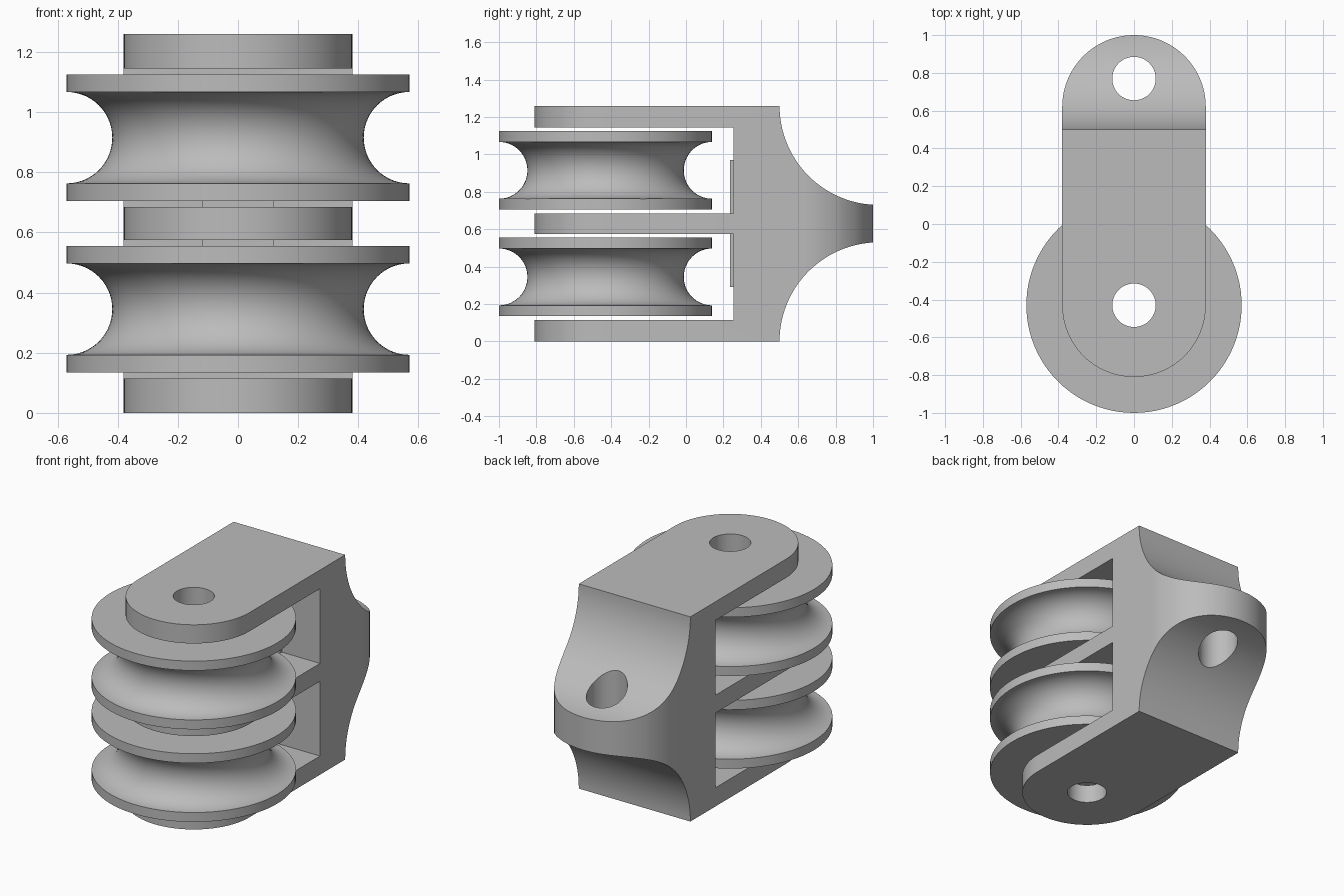
import bpy, bmesh
from math import cos, sin, pi

cube = bpy.data.objects.get("Cube")
if cube:
    bpy.data.objects.remove(cube)

grey = bpy.data.materials.new("plain grey")
grey.use_nodes = True
colour = (0.5, 0.5, 0.5, 1)
grey.diffuse_color = colour
grey.node_tree.nodes["Principled BSDF"].inputs["Base Color"].default_value = colour

HEIGHT = 1.26
HALF_W = 0.38
PIN_Y, EYE_Y, HOLE_R = -0.43, 0.77, 0.115
LUG_Y = 1 - HALF_W


def arc(cx, cy, r, a0, a1, n):
    return [(cx + r * cos(a0 + (a1 - a0) * i / n), cy + r * sin(a0 + (a1 - a0) * i / n))
            for i in range(n + 1)]


def prism(name, points, offset):
    """Extrude a closed 3D outline along an offset vector."""
    bm = bmesh.new()
    face = bm.faces.new([bm.verts.new(p) for p in points])
    grown = bmesh.ops.extrude_face_region(bm, geom=[face])["geom"]
    bmesh.ops.translate(bm, vec=offset, verts=[g for g in grown if isinstance(g, bmesh.types.BMVert)])
    bmesh.ops.recalc_face_normals(bm, faces=bm.faces)
    return finish(name, bm)


def finish(name, bm):
    mesh = bpy.data.meshes.new(name)
    bm.to_mesh(mesh)
    bm.free()
    mesh.materials.append(grey)
    obj = bpy.data.objects.new(name, mesh)
    bpy.context.collection.objects.link(obj)
    return obj


def smooth(obj):
    bpy.ops.object.select_all(action="DESELECT")
    obj.select_set(True)
    bpy.context.view_layer.objects.active = obj
    bpy.ops.object.shade_smooth_by_angle(angle=0.5)


def upright(name, outline):
    return prism(name, [(x, y, -0.1) for x, y in outline], (0, 0, HEIGHT + 0.2))


# Bracket side profile: three prongs in front, concave flanks leading to the rear lug
front, slot = PIN_Y - HALF_W - 0.1, 0.255
lower = arc(1.03, 0, 0.53, pi, pi / 2 + 0.05, 32)
upper = [(y, HEIGHT - z) for y, z in reversed(lower)]
profile = [(front, 0)] + lower + upper + [(front, HEIGHT)]
for top, bottom in ((1.145, 0.685), (0.575, 0.115)):
    profile += [(front, top), (slot, top), (slot, bottom), (front, bottom)]
bracket = prism("bracket", [(-0.5, y, z) for y, z in profile], (1, 0, 0))

# Round both ends in plan, then bore the pin hole and the eye
plan = upright("plan_cutter", arc(0, LUG_Y, HALF_W, 0, pi, 48) + arc(0, PIN_Y, HALF_W, pi, 2 * pi, 48))
pin = upright("pin_hole_cutter", arc(0, PIN_Y, HOLE_R, 0, 2 * pi, 48)[:-1])
eye = upright("eye_hole_cutter", arc(0, EYE_Y, HOLE_R, 0, 2 * pi, 48)[:-1])
for cutter, operation in ((plan, "INTERSECT"), (pin, "DIFFERENCE"), (eye, "DIFFERENCE")):
    mod = bracket.modifiers.new(cutter.name, "BOOLEAN")
    mod.object, mod.operation, mod.solver = cutter, operation, "EXACT"
    bpy.context.view_layer.objects.active = bracket
    bpy.ops.object.modifier_apply(modifier=mod.name)
    bpy.data.objects.remove(cutter)
smooth(bracket)

# Thin pad on the rear wall of each slot
for name, z, height in (("lower_pad", 0.29, 0.285), ("upper_pad", 0.685, 0.285)):
    prism(name, [(-0.12, 0.236, z), (0.12, 0.236, z), (0.12, slot, z), (-0.12, slot, z)], (0, 0, height))


# Grooved wheels with a bored centre
def pulley(name, z):
    groove = arc(0.57, 0.21, 0.152, -pi / 2, -3 * pi / 2, 28)
    section = [(HOLE_R, 0), (0.57, 0)] + groove + [(0.57, 0.42), (HOLE_R, 0.42)]
    bm = bmesh.new()
    verts = [bm.verts.new((r, PIN_Y, z + h)) for r, h in section]
    edges = [bm.edges.new((verts[i - 1], verts[i])) for i in range(len(verts))]
    bmesh.ops.spin(bm, geom=verts + edges, cent=(0, PIN_Y, 0), axis=(0, 0, 1),
                   angle=2 * pi, steps=96, use_merge=True)
    bmesh.ops.remove_doubles(bm, verts=bm.verts, dist=0.0001)
    bmesh.ops.recalc_face_normals(bm, faces=bm.faces)
    smooth(finish(name, bm))


pulley("lower_pulley", 0.135)
pulley("upper_pulley", 0.705)
